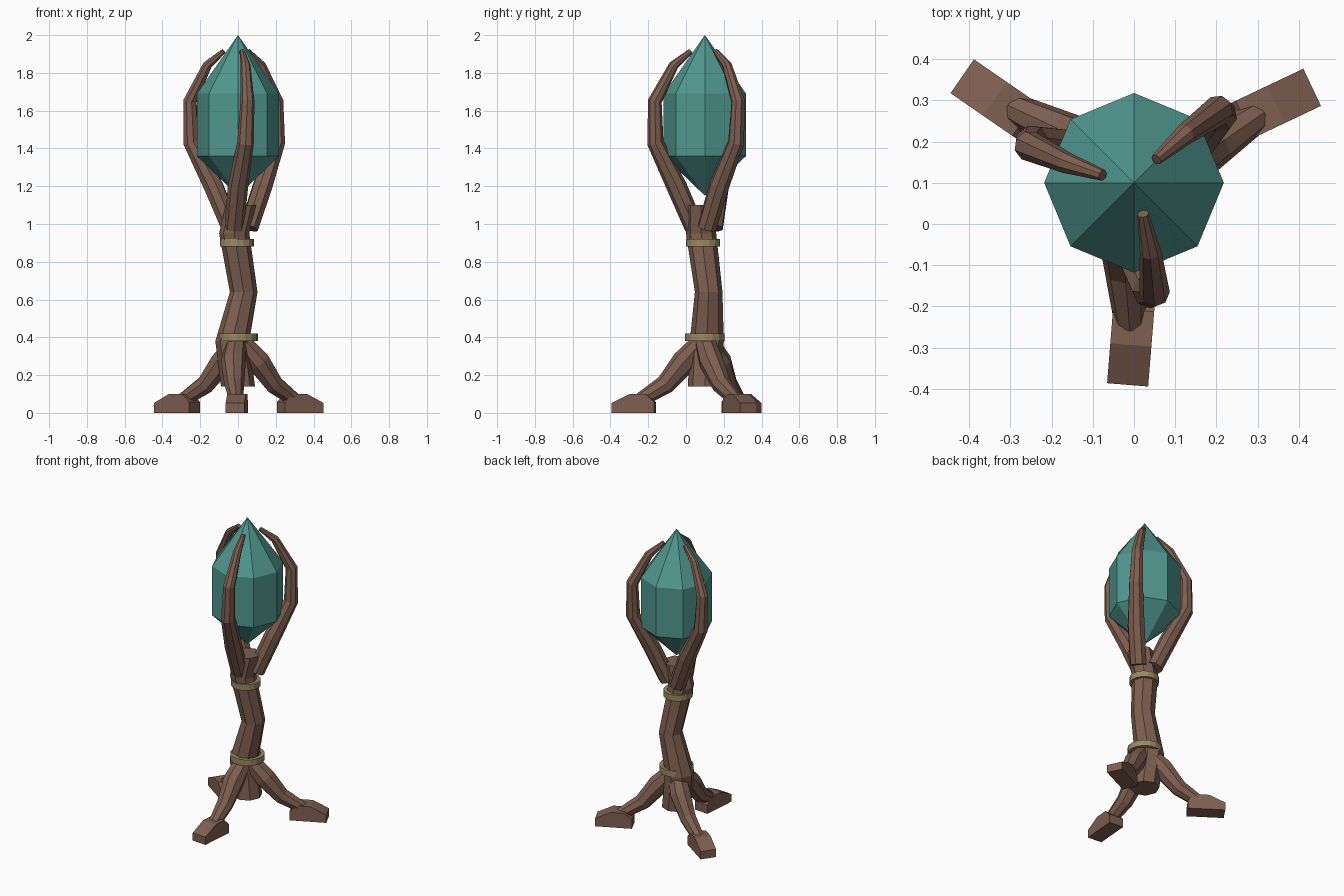
import bpy, bmesh
from math import radians, cos, sin, pi
from mathutils import Vector, Matrix

if "Cube" in bpy.data.objects:
    bpy.data.objects.remove(bpy.data.objects["Cube"])

AXIS = Vector((0, 0.1, 0))


def material(name, rgb):
    m = bpy.data.materials.new(name)
    m.use_nodes = True
    m.diffuse_color = (*rgb, 1)
    m.node_tree.nodes["Principled BSDF"].inputs["Base Color"].default_value = (*rgb, 1)
    return m


wood = material("brown wood", (0.21, 0.115, 0.08))
teal = material("teal crystal", (0.08, 0.31, 0.275))
brass = material("dull brass", (0.32, 0.255, 0.125))


def finish(name, bm, mat, matrix=Matrix()):
    bmesh.ops.recalc_face_normals(bm, faces=bm.faces)
    bm.transform(matrix)
    mesh = bpy.data.meshes.new(name)
    bm.to_mesh(mesh)
    bm.free()
    mesh.materials.append(mat)
    ob = bpy.data.objects.new(name, mesh)
    bpy.context.collection.objects.link(ob)
    return ob


def skin(bm, rings):
    """Bridge consecutive loops of vertices with quads."""
    for a, b in zip(rings, rings[1:]):
        n = len(a)
        for i in range(n):
            bm.faces.new((a[i], a[(i + 1) % n], b[(i + 1) % n], b[i]))


def branch(name, path, matrix=Matrix(), level=False, sides=8):
    """Faceted limb along (x, y, z, radius) points."""
    bm = bmesh.new()
    pts = [Vector(p[:3]) for p in path]
    rings = []
    for i, p in enumerate(pts):
        t = (pts[min(i + 1, len(pts) - 1)] - pts[max(i - 1, 0)]).normalized()
        if level:
            t = Vector((0, 0, 1))
        v = t.cross(Vector((1, 0, 0))).normalized()
        u = v.cross(t)
        rings.append([bm.verts.new(p + path[i][3] * (u * cos(a) + v * sin(a)))
                      for a in (2 * pi * k / sides for k in range(sides))])
    skin(bm, rings)
    bm.faces.new(rings[0])
    bm.faces.new(rings[-1])
    return finish(name, bm, wood, matrix)


def band(name, center, inner, outer, height, sides=16):
    """Flat hoop around the trunk."""
    bm = bmesh.new()
    h = height / 2
    rings = [[bm.verts.new((r * cos(2 * pi * k / sides), r * sin(2 * pi * k / sides), z))
              for k in range(sides)]
             for r, z in ((inner, -h), (outer, -h), (outer, h), (inner, h))]
    skin(bm, rings + rings[:1])
    return finish(name, bm, brass, Matrix.Translation(center))


# Crooked trunk
branch("trunk", [(0, 0.1, 0.14, 0.09), (-0.03, 0.11, 0.38, 0.09),
                 (0.03, 0.12, 0.64, 0.073), (-0.02, 0.08, 0.95, 0.08),
                 (0.015, 0.08, 1.1, 0.08)], level=True)

# Metal bands
band("lower_band", (0, 0.1, 0.4), 0.08, 0.105, 0.04)
band("upper_band", (-0.005, 0.09, 0.9), 0.065, 0.09, 0.04)

# Eight-sided crystal
bm = bmesh.new()
loops = [[bm.verts.new((0.218 * cos(k * pi / 4), 0.218 * sin(k * pi / 4), z))
          for k in range(8)] for z in (1.36, 1.69)]
skin(bm, loops)
for loop, z in zip(loops, (1.15, 2.0)):
    tip = bm.verts.new((0, 0, z))
    for i in range(8):
        bm.faces.new((loop[i], loop[(i + 1) % 8], tip))
finish("crystal", bm, teal, Matrix.Translation(AXIS))

# Three legs, feet and claws, modelled facing the front around the axis
LEG = [(-0.01, -0.02, 0.37, 0.055), (-0.025, -0.11, 0.27, 0.066),
       (-0.02, -0.21, 0.15, 0.052), (-0.01, -0.34, 0.07, 0.038)]
CLAW = [(-0.02, -0.055, 0.98, 0.052), (0.0, -0.15, 1.2, 0.054),
        (0.04, -0.262, 1.43, 0.044), (0.05, -0.265, 1.65, 0.037),
        (0.04, -0.165, 1.84, 0.026), (0.022, -0.075, 1.915, 0.014)]
FOOT = [(0.265, 0), (0.492, 0), (0.492, 0.052), (0.395, 0.1), (0.31, 0.1), (0.265, 0.058)]
FOOT_TURN = Matrix.Rotation(radians(-4.6), 4, "Z")

for side, angle in (("front", 0), ("left", 120), ("right", 240)):
    place = Matrix.Translation(AXIS) @ Matrix.Rotation(radians(angle), 4, "Z")
    branch(side + "_leg", LEG, place)
    branch(side + "_claw", CLAW, place)
    bm = bmesh.new()
    ends = [[bm.verts.new((x, -r, z)) for r, z in FOOT] for x in (-0.05, 0.05)]
    skin(bm, ends)
    for end in ends:
        bm.faces.new(end)
    finish(side + "_foot", bm, wood, place @ Matrix.Translation((0.024, 0, 0)) @ FOOT_TURN)
